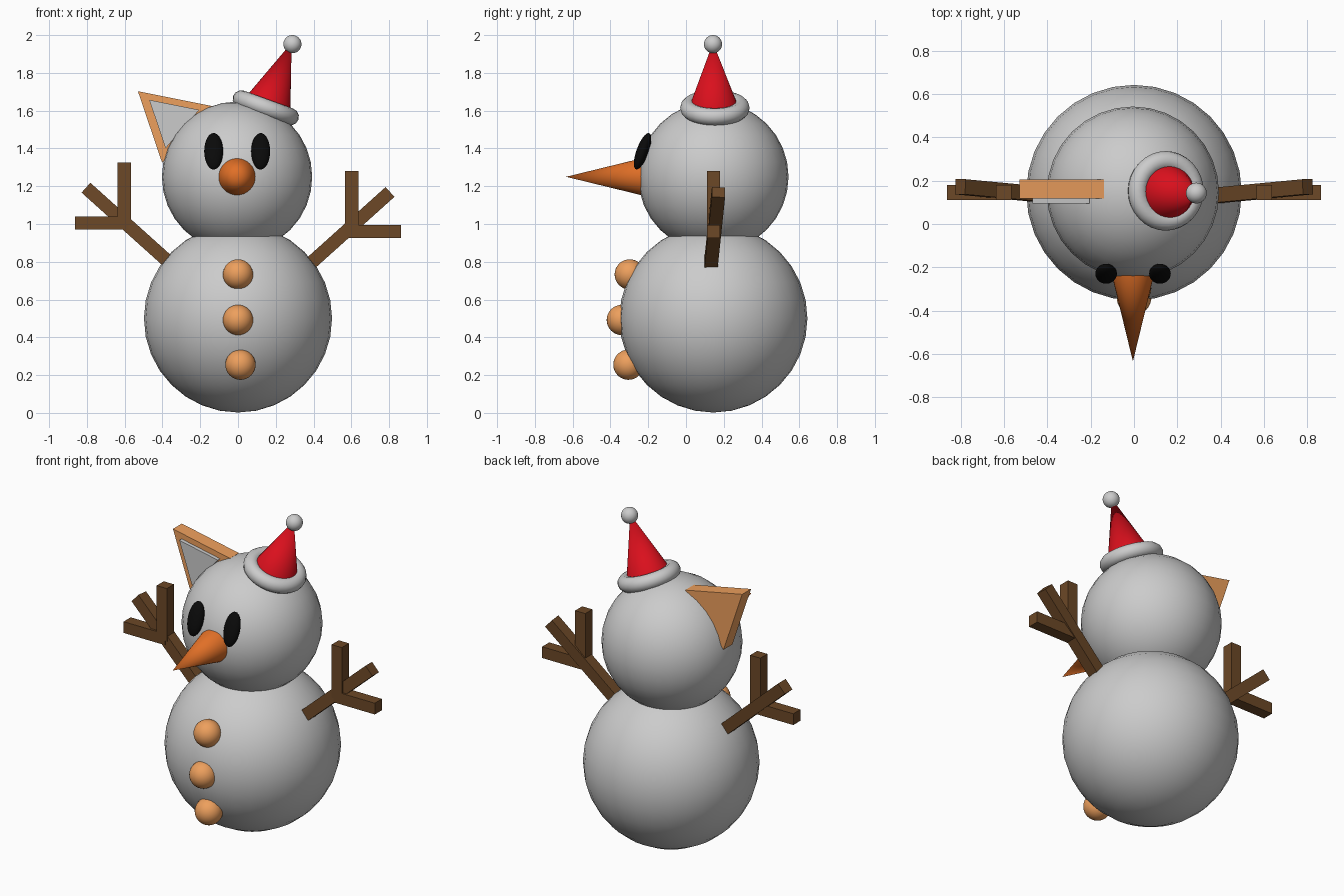
import bpy
from math import radians, sin, cos
from mathutils import Vector, Matrix

if "Cube" in bpy.data.objects:
    bpy.data.objects.remove(bpy.data.objects["Cube"])

Y = 0.145  # depth of the body axis


def material(name, r, g, b):
    m = bpy.data.materials.new(name)
    m.diffuse_color = (r, g, b, 1)
    m.use_nodes = True
    m.node_tree.nodes["Principled BSDF"].inputs["Base Color"].default_value = m.diffuse_color
    return m


TAN = material("tan", 0.85, 0.35, 0.11)
ORANGE = material("orange", 0.75, 0.16, 0.02)
BROWN = material("brown", 0.15, 0.065, 0.02)
RED = material("red", 0.7, 0.005, 0.012)
BLACK = material("black", 0.003, 0.003, 0.003)


def finish(name, mat=None, smooth=True):
    ob = bpy.context.object
    ob.name = name
    if mat:
        ob.data.materials.append(mat)
    if smooth:
        bpy.ops.object.shade_smooth_by_angle(angle=radians(35))
    return ob


def ball(name, loc, r, mat=None, scale=(1, 1, 1), rot=(0, 0, 0), seg=32):
    bpy.ops.mesh.primitive_uv_sphere_add(segments=seg, ring_count=seg // 2,
                                         radius=r, location=loc, rotation=rot)
    bpy.context.object.scale = scale
    return finish(name, mat)


def cone(name, base, tip, r, mat):
    base, tip = Vector(base), Vector(tip)
    d = tip - base
    bpy.ops.mesh.primitive_cone_add(vertices=32, radius1=r, radius2=0, depth=d.length,
                                    location=(base + tip) / 2,
                                    rotation=d.to_track_quat('Z', 'Y').to_euler())
    return finish(name, mat)


def stick(name, a, b, width=0.07):
    # square bar from a to b, one side kept facing the front
    a, b = Vector(a), Vector(b)
    d = b - a
    x = d.normalized()
    z = x.cross(Vector((0, 1, 0))).normalized()
    y = z.cross(x)
    bpy.ops.mesh.primitive_cube_add(size=1)
    ob = finish(name, BROWN, False)
    rot = Matrix((x, y, z)).transposed().to_4x4()
    ob.matrix_world = (Matrix.Translation((a + b) / 2) @ rot
                       @ Matrix.Diagonal((d.length, width, width, 1)))


def triangle(name, corner, side, y0, y1, mat=None):
    # equilateral plate; the outer corner is given, the others follow from the tilt
    pts = [Vector((corner[0], 0, corner[1]))]
    for a in (-11.3, -71.3):
        pts.append(pts[0] + side * Vector((cos(radians(a)), 0, sin(radians(a)))))
    verts = [(p.x, y, p.z) for y in (y0, y1) for p in pts]
    faces = [(0, 2, 1), (3, 4, 5), (0, 1, 4, 3), (1, 2, 5, 4), (2, 0, 3, 5)]
    me = bpy.data.meshes.new(name)
    me.from_pydata(verts, [], [f[::-1] for f in faces])
    me.validate()
    ob = bpy.data.objects.new(name, me)
    bpy.context.collection.objects.link(ob)
    if mat:
        me.materials.append(mat)


# Body and head
ball("body", (0, Y, 0.5), 0.498)
ball("head", (-0.005, Y, 1.25), 0.398)

# Eyes, leaning back with the head
for side, x in (("left", -0.129), ("right", 0.12)):
    ball("eye_" + side, (x, -0.23, 1.385), 0.1, BLACK, (0.5, 0.32, 1.02),
         (radians(-20), 0, 0))

# Nose
cone("nose", (-0.005, -0.225, 1.25), (-0.005, -0.635, 1.25), 0.1, ORANGE)

# Buttons
for i, (x, y, z) in enumerate([(0, -0.298, 0.733), (0, -0.34, 0.492), (0.013, -0.305, 0.255)]):
    ball("button_%d" % (i + 1), (x, y, z), 0.08, TAN)

# Arms: a long branch with an upright and a level twig
for name, s, dz in (("left", -1, 0.045), ("right", 1, 0)):
    stick("branch_" + name, (s * 0.36, 0.13, 0.77 + dz * 0.5), (s * 0.803, 0.172, 1.168 + dz * 0.5))
    stick("upright_twig_" + name, (s * 0.602, Y, 0.95 + dz), (s * 0.602, Y, 1.28 + dz))
    stick("level_twig_" + name, (s * 0.58, Y, 0.96 + dz), (s * 0.864, Y, 0.96 + dz))

# Ear with inner panel
triangle("ear", (-0.53, 1.703), 0.4, 0.118, 0.205, TAN)
triangle("ear_inner", (-0.47, 1.657), 0.27, 0.095, 0.14)

# Tilted hat: brim ring, cone and bobble
bpy.ops.mesh.primitive_torus_add(major_radius=0.138, minor_radius=0.046, major_segments=32,
                                 minor_segments=12, location=(0.147, 0.153, 1.615),
                                 rotation=(0, radians(20), 0))
finish("hat_brim")
cone("hat", (0.15, 0.147, 1.605), (0.284, 0.143, 1.96), 0.135, RED)
ball("hat_bobble", (0.288, 0.143, 1.952), 0.048)
